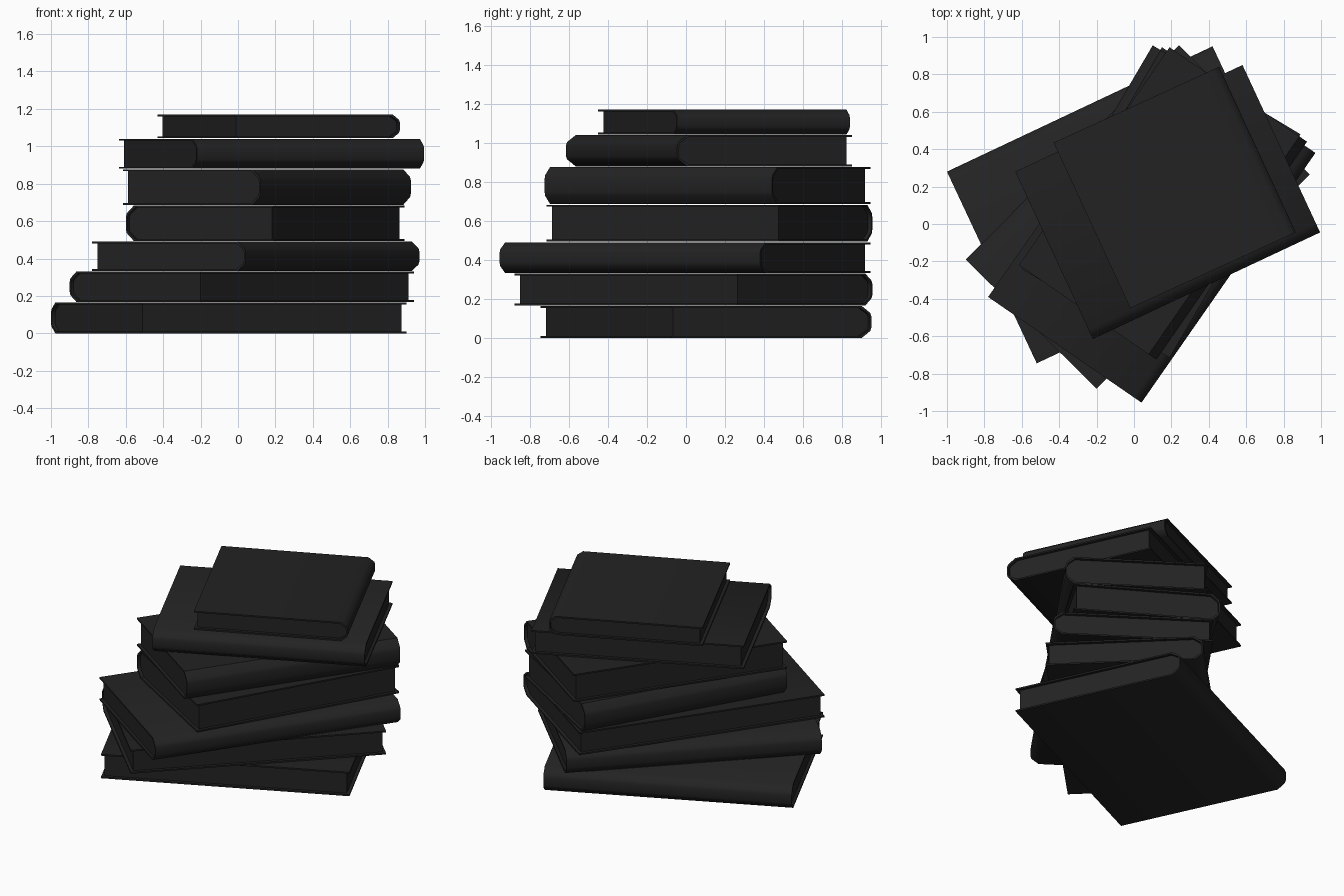
import bpy, bmesh, math
from mathutils import Vector

if "Cube" in bpy.data.objects:
    bpy.data.objects.remove(bpy.data.objects["Cube"])

mat = bpy.data.materials.new("charcoal")
mat.diffuse_color = (0.0165, 0.0165, 0.0165, 1)
mat.use_nodes = True
mat.node_tree.nodes["Principled BSDF"].inputs["Base Color"].default_value = mat.diffuse_color

BOARD = 0.01    # cover board thickness
INSET = 0.02    # page block recess
# each book: fore-edge corner, spine corner, far spine corner, bottom z, top z, spine roundness depth
BOOKS = [
    ((-.52, -.745), (-1.0, .28), (.42, .95), 0.0, .165, .055),
    ((-.20, -.88), (-.90, -.19), (.24, .955), .168, .33, .05),
    ((-.78, -.39), (.04, -.955), (.97, .38), .333, .49, .05),
    ((.19, -.715), (-.60, -.24), (.10, .955), .494, .683, .05),
    ((-.615, -.22), (.12, -.725), (.925, .44), .687, .877, .05),
    ((-.635, .28), (-.22, -.615), (.995, -.045), .88, 1.04, .055),
    ((-.02, -.45), (.865, -.045), (.455, .84), 1.043, 1.17, .042),
]


def spine_curve(w, z0, z1, d):
    """Chamfer-rounded spine from bottom to top, as (across, z) points."""
    h = z1 - z0
    half = [(w - d, 0), (w - d * .12, .22), (w, .33)]
    return ([(u, z0 + f * h) for u, f in half] +
            [(u, z1 - f * h) for u, f in reversed(half)])


def extrude_profile(name, profile, v0, v1, origin, across, along):
    bm = bmesh.new()
    rings = []
    for v in (v0, v1):
        ring = []
        for u, z in profile:
            p = origin + across * u + along * v
            ring.append(bm.verts.new((p.x, p.y, z)))
        rings.append(ring)
    n = len(profile)
    for i in range(n):
        j = (i + 1) % n
        bm.faces.new((rings[0][i], rings[0][j], rings[1][j], rings[1][i]))
    for ring in rings:
        bm.faces.new(ring)
    bmesh.ops.recalc_face_normals(bm, faces=bm.faces)
    me = bpy.data.meshes.new(name)
    bm.to_mesh(me)
    bm.free()
    me.materials.append(mat)
    ob = bpy.data.objects.new(name, me)
    bpy.context.collection.objects.link(ob)
    bpy.context.view_layer.objects.active = ob
    ob.select_set(True)
    bpy.ops.object.shade_smooth_by_angle(angle=math.radians(40))
    ob.select_set(False)


for k, (a, b, c, z0, z1, d) in enumerate(BOOKS, 1):
    a, b, c = Vector(a), Vector(b), Vector(c)
    w, length = (b - a).length, (c - b).length
    across, along = (b - a).normalized(), (c - b).normalized()
    # cover: C-shaped shell, boards plus rounded spine
    outer = [(0, z0)] + spine_curve(w, z0, z1, d) + [(0, z1)]
    zi0, zi1 = z0 + BOARD, z1 - BOARD
    inner = spine_curve(w - BOARD, zi0, zi1, d)
    shell = outer + [(0, zi1)] + inner[::-1] + [(0, zi0)]
    extrude_profile(f"book_{k}_cover", shell, 0, length, a, across, along)
    # page block, recessed on the three open sides
    pages = [(INSET, zi0)] + inner + [(INSET, zi1)]
    extrude_profile(f"book_{k}_pages", pages, INSET, length - INSET, a, across, along)
